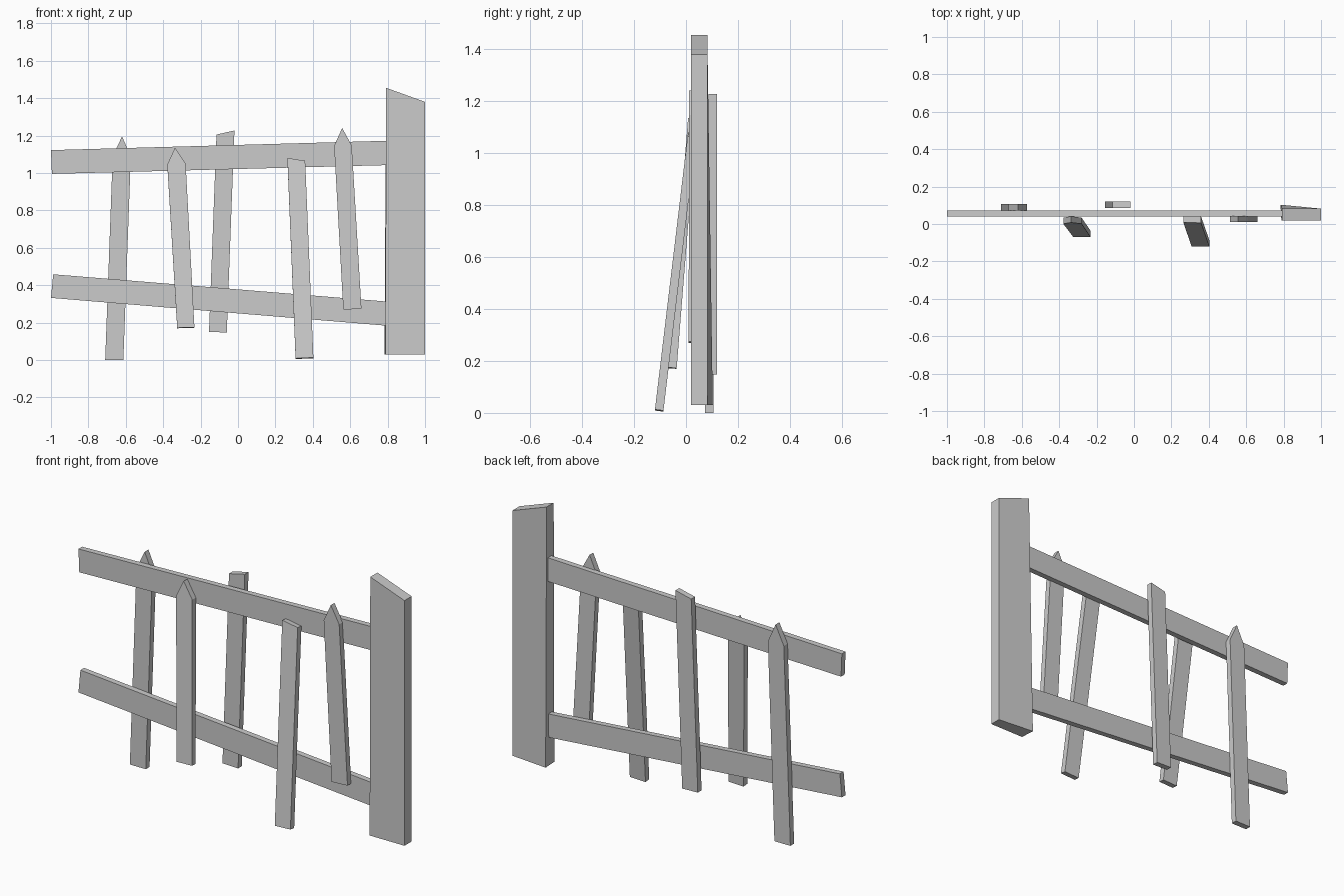
import bpy
from mathutils import Vector


def plank(name, outline, y_low, y_high, thick):
    """Board from a front (x, z) outline, leaning from y_low at its foot to y_high at its top."""
    z0 = min(z for x, z in outline)
    z1 = max(z for x, z in outline)
    slope = (y_high - y_low) / (z1 - z0)
    depth = Vector((0, 1, -slope)).normalized() * thick
    front = [Vector((x, y_low + slope * (z - z0), z)) for x, z in outline]
    n = len(front)
    verts = front + [v + depth for v in front]
    faces = [list(range(n)), list(range(2 * n - 1, n - 1, -1))]
    faces += [[(i + 1) % n, i, i + n, (i + 1) % n + n] for i in range(n)]
    mesh = bpy.data.meshes.new(name)
    mesh.from_pydata(verts, [], faces)
    mesh.update()
    obj = bpy.data.objects.new(name, mesh)
    bpy.context.collection.objects.link(obj)
    return obj


# Outlines run counter-clockwise from the lower left corner
boards = [
    # Rails, ending just inside the post
    ("upper_rail", [(-0.995, 0.995), (0.80, 1.042), (0.80, 1.172), (-1.0, 1.122)], 0.04, 0.04, 0.032),
    ("lower_rail", [(-1.0, 0.332), (0.80, 0.183), (0.80, 0.312), (-0.988, 0.458)], 0.04, 0.04, 0.032),
    # Pickets behind the rails
    ("pointed_back_picket", [(-0.71, 0.0), (-0.613, 0.0), (-0.573, 1.09), (-0.62, 1.195), (-0.67, 1.09)],
     0.073, 0.073, 0.033),
    ("flat_back_picket", [(-0.155, 0.15), (-0.06, 0.147), (-0.019, 1.227), (-0.115, 1.205)],
     0.086, 0.086, 0.033),
    # Pickets in front of the rails, two with their feet kicked forward
    ("leaning_pointed_picket", [(-0.325, 0.172), (-0.233, 0.175), (-0.28, 1.05), (-0.337, 1.135), (-0.378, 1.045)],
     -0.069, 0.008, 0.033),
    ("leaning_flat_picket", [(0.308, 0.009), (0.403, 0.013), (0.359, 1.065), (0.264, 1.08)],
     -0.12, 0.008, 0.033),
    ("pointed_front_picket", [(0.563, 0.269), (0.66, 0.274), (0.608, 1.147), (0.557, 1.24), (0.514, 1.145)],
     0.01, 0.012, 0.032),
]
for board in boards:
    plank(*board)

# Post with a slanted top and a slightly twisted back face
post = plank("post", [(0.788, 0.03), (1.0, 0.03), (1.0, 1.38), (0.792, 1.455)], 0.02, 0.02, 0.062)
post.data.vertices[4].co = (0.783, 0.103, 0.03)
